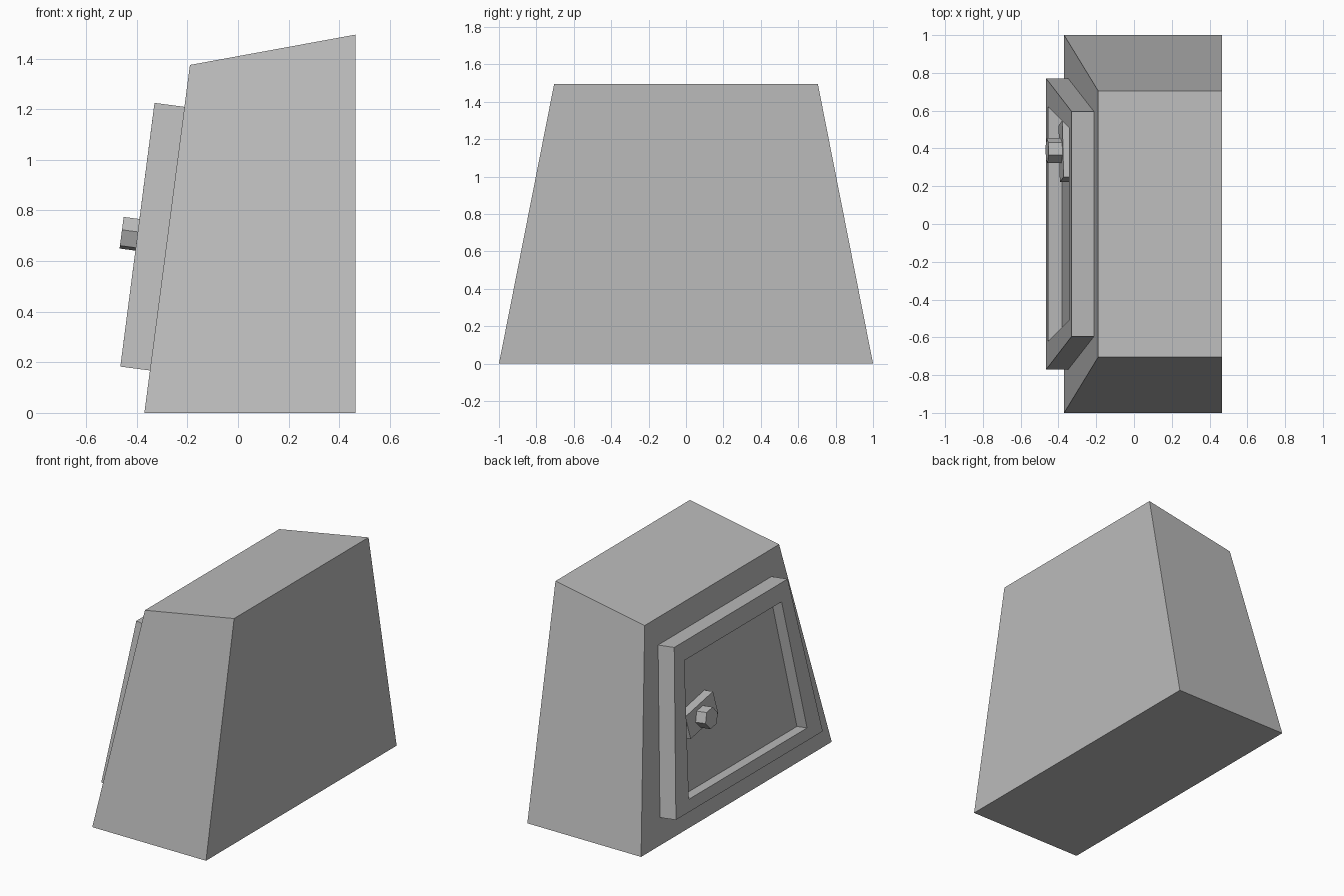
import bpy, bmesh, math
from mathutils import Vector, Matrix

if "Cube" in bpy.data.objects:
    bpy.data.objects.remove(bpy.data.objects["Cube"])

grey = bpy.data.materials.new("grey")
grey.diffuse_color = (0.5, 0.5, 0.5, 1)
grey.use_nodes = True
grey.node_tree.nodes["Principled BSDF"].inputs["Base Color"].default_value = grey.diffuse_color


def make(name, verts, faces):
    me = bpy.data.meshes.new(name)
    me.from_pydata(verts, [], faces)
    bm = bmesh.new()
    bm.from_mesh(me)
    bmesh.ops.recalc_face_normals(bm, faces=bm.faces)
    bm.to_mesh(me)
    bm.free()
    me.materials.append(grey)
    ob = bpy.data.objects.new(name, me)
    bpy.context.collection.objects.link(ob)
    return ob


def loft(name, rings, caps=True, closed=False):
    """Join rings of equal point counts with quads."""
    n, m = len(rings[0]), len(rings)
    faces = []
    for r in range(m if closed else m - 1):
        a, b = r * n, ((r + 1) % m) * n
        faces += [(a + i, a + (i + 1) % n, b + (i + 1) % n, b + i) for i in range(n)]
    if caps:
        faces += [tuple(range(n)), tuple(range((m - 1) * n, m * n))]
    return make(name, [p for ring in rings for p in ring], faces)


# Leaning front plane: outward normal and frames for parts mounted on it
up = Vector((0.18, 0, 1.375)).normalized()
out = Vector((-up.z, 0, up.x))
side = Vector((0, 1, 0))


def trapezoid(bottom, top, depth):
    """bottom / top: (x, z, half width); depth pushes back into the body."""
    pts = []
    for (x, z, w), s in ((bottom, -1), (bottom, 1), (top, 1), (top, -1)):
        pts.append(Vector((x, s * w, z)) - out * depth)
    return pts


def polygon(center, pts, tilt, depth):
    """Flat outline on the leaning plane, rotated by tilt, pushed back by depth."""
    c, s = math.cos(tilt), math.sin(tilt)
    return [center + side * (u * c - v * s) + up * (u * s + v * c) - out * depth
            for u, v in pts]


# Body: tapered block with a leaning front and sloped top
loft("body", [
    [(-0.37, -1, 0), (0.465, -1, 0), (0.465, 1, 0), (-0.37, 1, 0)],
    [(-0.19, -0.705, 1.375), (0.465, -0.705, 1.495),
     (0.465, 0.705, 1.495), (-0.19, 0.705, 1.375)]])

# Raised door frame around a recess
rim = ((-0.465, 0.183, 0.77), (-0.33, 1.225, 0.595))
hole = ((-0.455, 0.26, 0.62), (-0.345, 1.11, 0.51))
loft("door_frame", [trapezoid(*rim, 0.12), trapezoid(*rim, 0),
                    trapezoid(*hole, 0), trapezoid(*hole, 0.12)],
     caps=False, closed=True)

# Door panel at the floor of the recess
loft("door_panel", [trapezoid(*hole, 0.075), trapezoid(*hole, 0.115)])

# Tilted latch plate and hexagonal knob
tilt = math.radians(-10)
w, h = 0.152, 0.078
plate = [(-w, -h), (w, -h), (w, h), (-w, h)]
center = Vector((-0.386, 0.385, 0.71))
loft("latch_plate", [polygon(center, plate, tilt, d) for d in (0, 0.075)])

hexagon = [(0.067 * math.cos(math.radians(60 * i)),
            0.067 * math.sin(math.radians(60 * i))) for i in range(6)]
knob = Vector((-0.46, 0.388, 0.712))
loft("latch_knob", [polygon(knob, hexagon, tilt, d) for d in (0, 0.09)])
